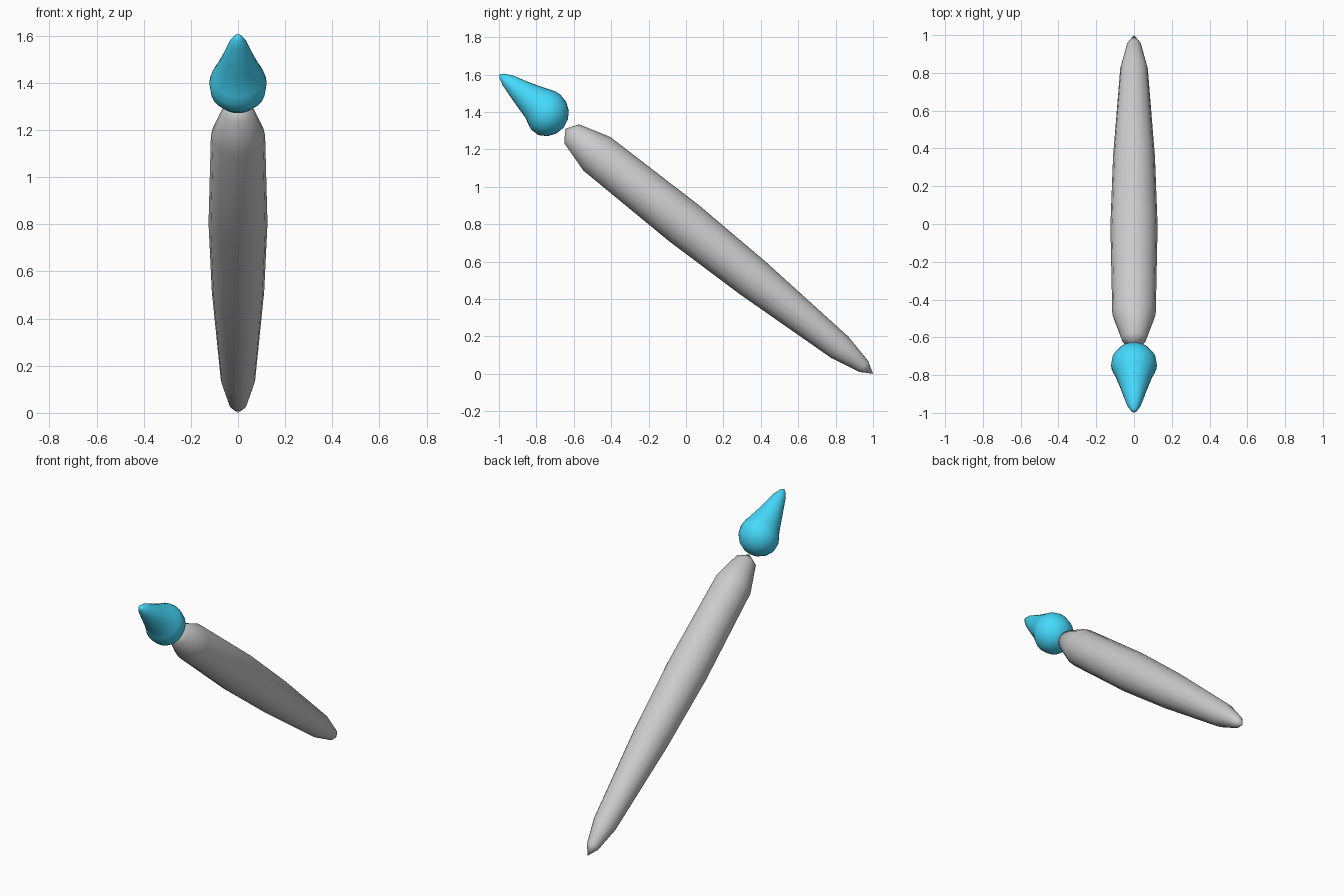
import bpy, bmesh, math
from mathutils import Vector

if "Cube" in bpy.data.objects:
    bpy.data.objects.remove(bpy.data.objects["Cube"])


def ring_body(name, origin, axis, rings, sides):
    """Closed body of circular rings (distance, upward offset, radius); radius 0 = pole."""
    axis = Vector(axis).normalized()
    side = Vector((1, 0, 0))
    up = axis.cross(side).normalized()
    if up.z < 0:
        up = -up
    bm = bmesh.new()
    loops = []
    for t, off, r in rings:
        c = Vector(origin) + axis * t + up * off
        n = sides if r > 0 else 1
        loops.append([bm.verts.new(c + (side * math.cos(2 * math.pi * i / n)
                                        + up * math.sin(2 * math.pi * i / n)) * r)
                      for i in range(n)])
    for a, b in zip(loops, loops[1:]):
        for i in range(sides):
            j = (i + 1) % sides
            if len(a) == 1:
                bm.faces.new((a[0], b[i], b[j]))
            elif len(b) == 1:
                bm.faces.new((a[i], b[0], a[j]))
            else:
                bm.faces.new((a[i], b[i], b[j], a[j]))
    bmesh.ops.recalc_face_normals(bm, faces=bm.faces)
    for f in bm.faces:
        f.smooth = True
    mesh = bpy.data.meshes.new(name)
    bm.to_mesh(mesh)
    bm.free()
    ob = bpy.data.objects.new(name, mesh)
    bpy.context.collection.objects.link(ob)
    return ob


# Tapered handle, pointed at the ground end
ring_body("handle", (0, 1, 0), (0, -0.782, 0.623),
          [(0, 0, 0), (0.064, 0, 0.038), (0.227, 0, 0.073), (0.825, 0, 0.111),
           (1.291, 0, 0.125), (1.888, 0, 0.115), (2.06, 0, 0.064), (2.103, 0, 0)], 16)

# Teardrop brush tip, slightly fuller on its upper side
tip = ring_body("brush_tip", (0, -0.752, 1.396), (0, -0.77, 0.64),
                [(-0.126, 0, 0), (-0.116, 0, 0.049), (-0.089, 0, 0.089),
                 (-0.048, 0, 0.116), (0, 0.004, 0.122), (0.035, 0.009, 0.112),
                 (0.065, 0.01, 0.099), (0.127, 0.006, 0.079), (0.176, 0.004, 0.064),
                 (0.264, 0.003, 0.038), (0.304, 0.001, 0.018), (0.32, 0, 0)], 24)
blue = bpy.data.materials.new("blue")
blue.diffuse_color = (0.06, 0.7, 0.98, 1)
blue.use_nodes = True
blue.node_tree.nodes["Principled BSDF"].inputs["Base Color"].default_value = blue.diffuse_color
tip.data.materials.append(blue)
